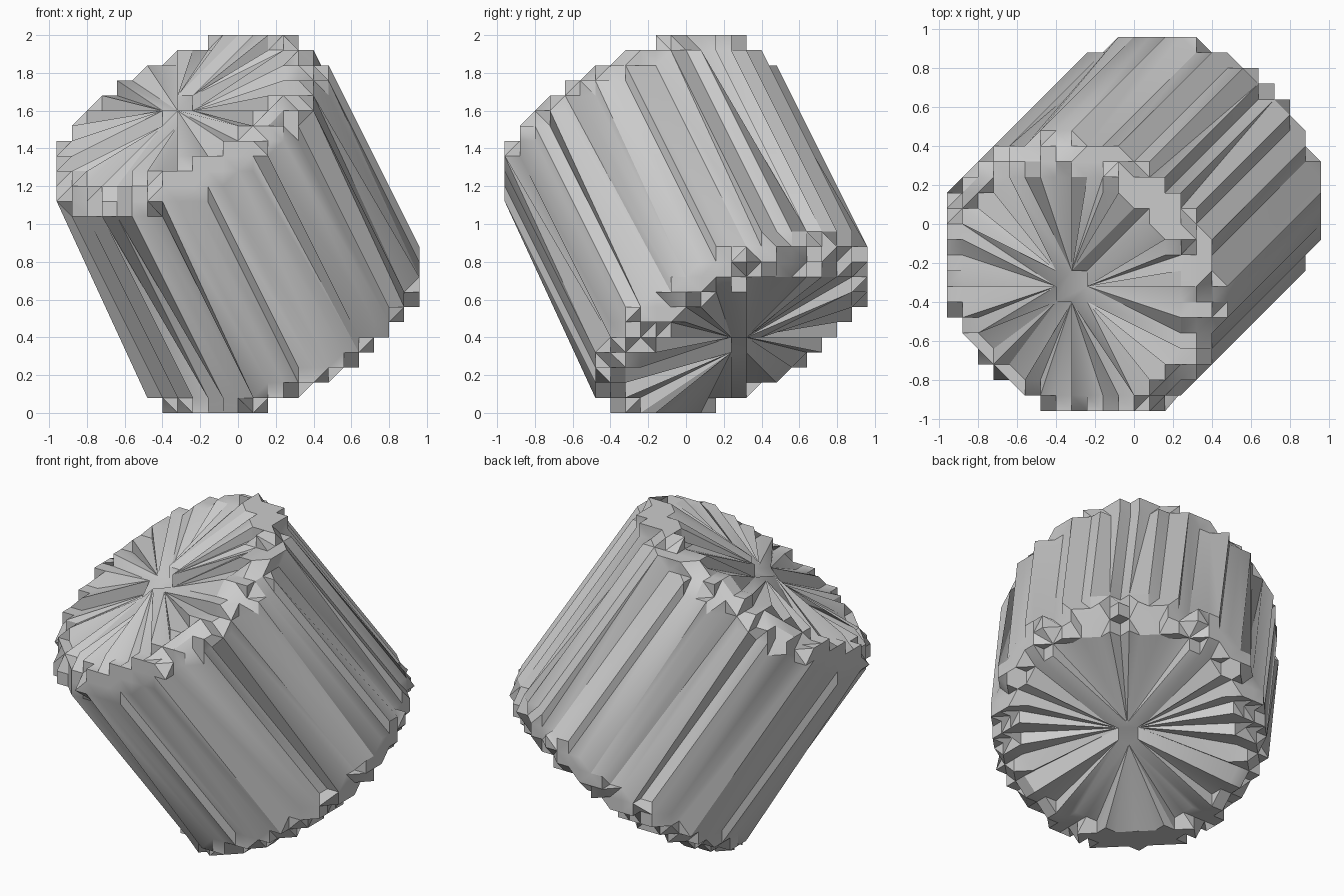
import bpy, bmesh, math
from mathutils import Vector

cube = bpy.data.objects.get("Cube")
if cube:
    bpy.data.objects.remove(cube, do_unlink=True)

SIDES = 96
RADIUS, HALF, BEVEL = 0.79, 0.745, 0.15
HUB = 0.085
STEP = 0.08
CENTRE = Vector((-0.02, -0.02, 0.99))
TURN = Vector((0, 0, 1)).rotation_difference(Vector((-1, -1, 2)))

# Half profile: hub ring on the cap, then rounded rim; mirrored for the other end
rim_steps = 5
upper = [(HUB, HALF)]
for i in range(rim_steps + 1):
    a = math.pi / 2 * i / rim_steps
    upper.append((RADIUS - BEVEL + BEVEL * math.sin(a),
                  HALF - BEVEL + BEVEL * math.cos(a)))
profile = upper + [(r, -t) for r, t in reversed(upper)]


def snap(p):
    return Vector([round(c / STEP) * STEP for c in p])


# Lathe the tilted cylinder
bm = bmesh.new()
rings = []
for r, t in profile:
    ring = []
    for j in range(SIDES):
        a = math.tau * j / SIDES
        p = Vector((r * math.cos(a), r * math.sin(a), t))
        ring.append(bm.verts.new(CENTRE + TURN @ p))
    rings.append(ring)
for top, low in zip(rings, rings[1:]):
    for j in range(SIDES):
        k = (j + 1) % SIDES
        bm.faces.new((top[j], low[j], low[k], top[k]))

# Small hub plates closing both caps
bm.faces.new(rings[0])
bm.faces.new(rings[-1][::-1])

# Snap every corner to a coarse grid for the stepped rims and grooved sides
for v in bm.verts:
    v.co = snap(v.co)
bmesh.ops.remove_doubles(bm, verts=bm.verts[:], dist=0.001)
bmesh.ops.dissolve_degenerate(bm, edges=bm.edges[:], dist=0.001)

mesh = bpy.data.meshes.new("tilted_cylinder")
bm.to_mesh(mesh)
bm.free()
body = bpy.data.objects.new("tilted_cylinder", mesh)
bpy.context.collection.objects.link(body)

# Plain grey
grey = bpy.data.materials.new("plain_grey")
grey.use_nodes = True
colour = (0.6, 0.6, 0.6, 1)
grey.diffuse_color = colour
for node in grey.node_tree.nodes:
    if node.type == 'BSDF_PRINCIPLED':
        node.inputs["Base Color"].default_value = colour
mesh.materials.append(grey)

bpy.ops.object.select_all(action='DESELECT')
body.select_set(True)
bpy.context.view_layer.objects.active = body
bpy.ops.object.shade_smooth_by_angle(angle=math.radians(30))
